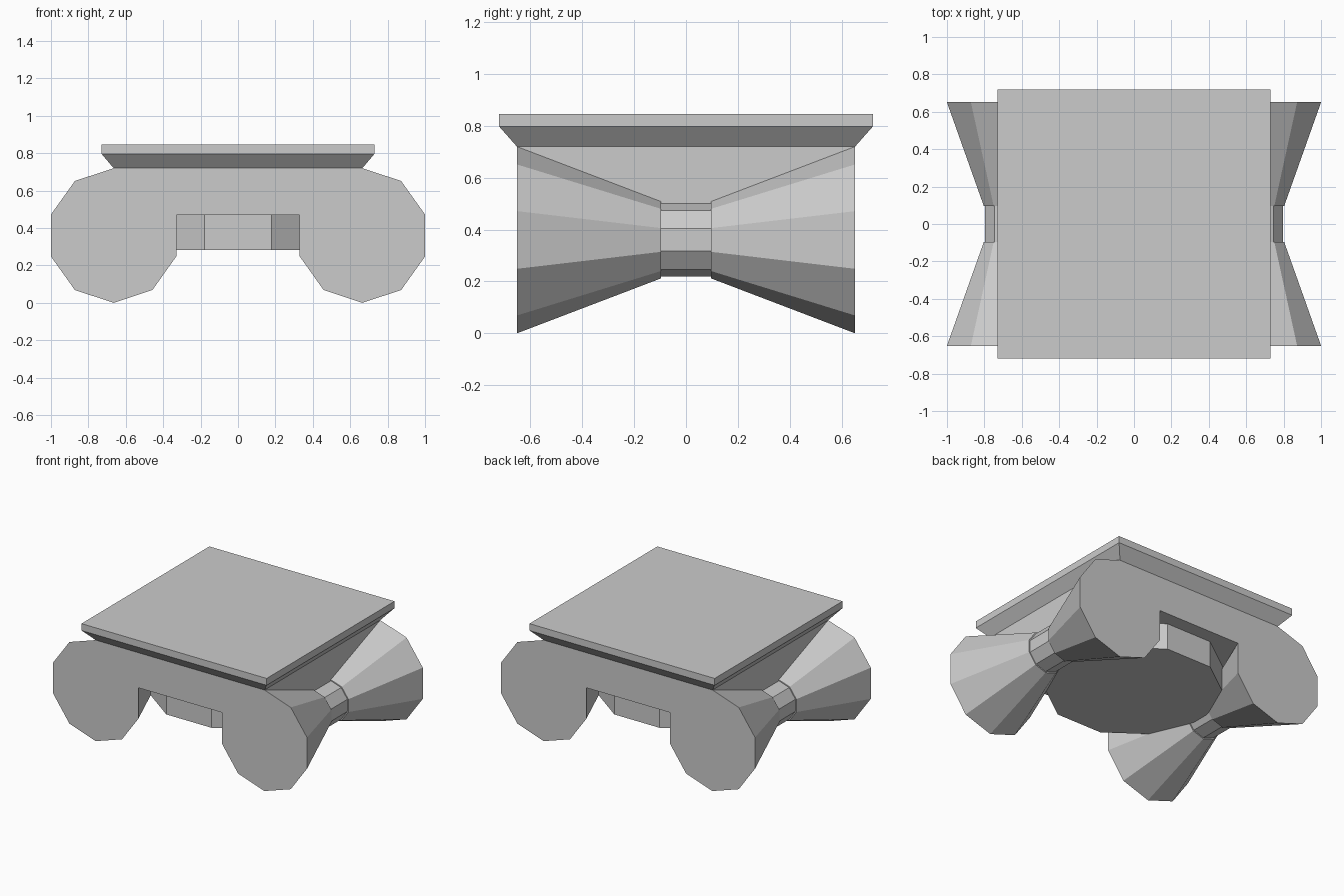
import bpy
from math import sin, cos, tau

if "Cube" in bpy.data.objects:
    bpy.data.objects.remove(bpy.data.objects["Cube"])

SIDES = 10


def loft(name, rings):
    """Skin equal-length rings of points into a closed solid."""
    n = len(rings[0])
    verts = [p for ring in rings for p in ring]
    faces = [list(range(n)), list(range(len(verts) - n, len(verts)))]
    for k in range(len(rings) - 1):
        for i in range(n):
            a, b = k * n + i, k * n + (i + 1) % n
            faces.append([a, b, b + n, a + n])
    mesh = bpy.data.meshes.new(name)
    mesh.from_pydata(verts, [], faces)
    obj = bpy.data.objects.new(name, mesh)
    bpy.context.collection.objects.link(obj)
    # consistent outward normals
    import bmesh
    bm = bmesh.new()
    bm.from_mesh(mesh)
    bmesh.ops.recalc_face_normals(bm, faces=bm.faces)
    bm.to_mesh(mesh)
    bm.free()
    return obj


def rect(hx, hy, z):
    return [(-hx, -hy, z), (hx, -hy, z), (hx, hy, z), (-hx, hy, z)]


def scroll_ring(cx, y, r):
    return [(cx + 0.98 * r * sin(tau * i / SIDES), y, 0.36 + r * cos(tau * i / SIDES))
            for i in range(SIDES)]


def column_ring(r, z):
    return [(r * cos(tau * i / SIDES), r * sin(tau * i / SIDES), z) for i in range(SIDES)]


# Square top slab with a flared underside
loft("top_slab", [rect(0.665, 0.652, 0.72), rect(0.73, 0.72, 0.797), rect(0.73, 0.72, 0.846)])

# Block joining the two scrolls under the slab
loft("centre_block", [rect(0.665, 0.652, 0.47), rect(0.665, 0.652, 0.72)])

# Side scrolls: pinched ten-sided bolsters with a narrow waist band
for label, cx in (("left", -0.665), ("right", 0.665)):
    profile = [(-0.652, 0.36), (-0.096, 0.148), (-0.096, 0.14),
               (0.096, 0.14), (0.096, 0.148), (0.652, 0.36)]
    loft(label + "_scroll", [scroll_ring(cx, y, r) for y, r in profile])

# Ten-sided neck of the column below the block
loft("column_neck", [column_ring(0.58, 0.282), column_ring(0.58, 0.48)])
